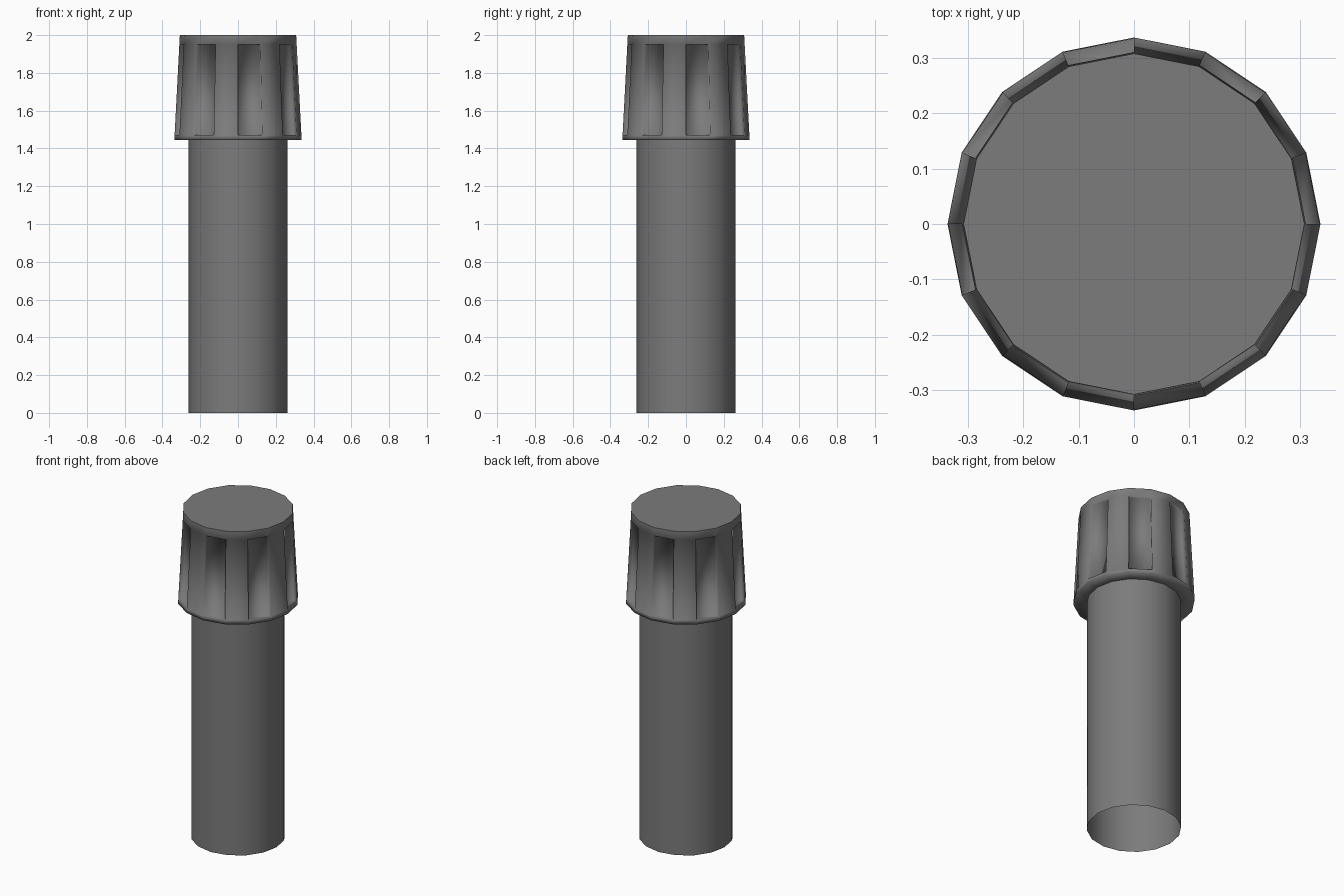
import bpy, bmesh
from math import cos, sin, tau

if "Cube" in bpy.data.objects:
    bpy.data.objects.remove(bpy.data.objects["Cube"], do_unlink=True)

SIDES = 16
DEPTH = 0.022

grey = bpy.data.materials.new("dark grey plastic")
grey.use_nodes = True
colour = (0.2, 0.2, 0.2, 1)
grey.diffuse_color = colour
grey.node_tree.nodes["Principled BSDF"].inputs["Base Color"].default_value = colour


def lathe(bm, profile):
    """Sweep (radius, height) points round z; returns rings and face bands."""
    rings = [[bm.verts.new((r * cos(tau * i / SIDES), r * sin(tau * i / SIDES), z))
              for i in range(SIDES)] for r, z in profile]
    bands = []
    for low, high in zip(rings, rings[1:]):
        bands.append([bm.faces.new((low[i], low[(i + 1) % SIDES],
                                    high[(i + 1) % SIDES], high[i]))
                      for i in range(SIDES)])
    return rings, bands


def finish(bm, name):
    for face in bm.faces:
        face.smooth = True
    mesh = bpy.data.meshes.new(name)
    bm.to_mesh(mesh)
    bm.free()
    mesh.materials.append(grey)
    bpy.context.collection.objects.link(bpy.data.objects.new(name, mesh))


# Open tubular shaft
bm = bmesh.new()
lathe(bm, [(0.262, 0), (0.262, 1.445)])
finish(bm, "shaft")

# Tapered cap with an underside collar
TOP, BOTTOM = 2.0, 1.445


def taper(z):
    return 0.308 + (0.337 - 0.308) * (TOP - z) / (TOP - BOTTOM)


bm = bmesh.new()
heights = (BOTTOM, 1.47, 1.95, TOP)
rings, bands = lathe(bm, [(0.262, BOTTOM)] + [(taper(z), z) for z in heights])
lid = bm.faces.new(rings[-1])
for edge in lid.edges:
    edge.smooth = False

# Sunken grip panels on every other side
bm.normal_update()
grips = bands[2][::2]
for face in bmesh.ops.extrude_discrete_faces(bm, faces=grips)["faces"]:
    face.normal_update()
    bmesh.ops.translate(bm, verts=face.verts, vec=face.normal * -DEPTH)
finish(bm, "grip_cap")
